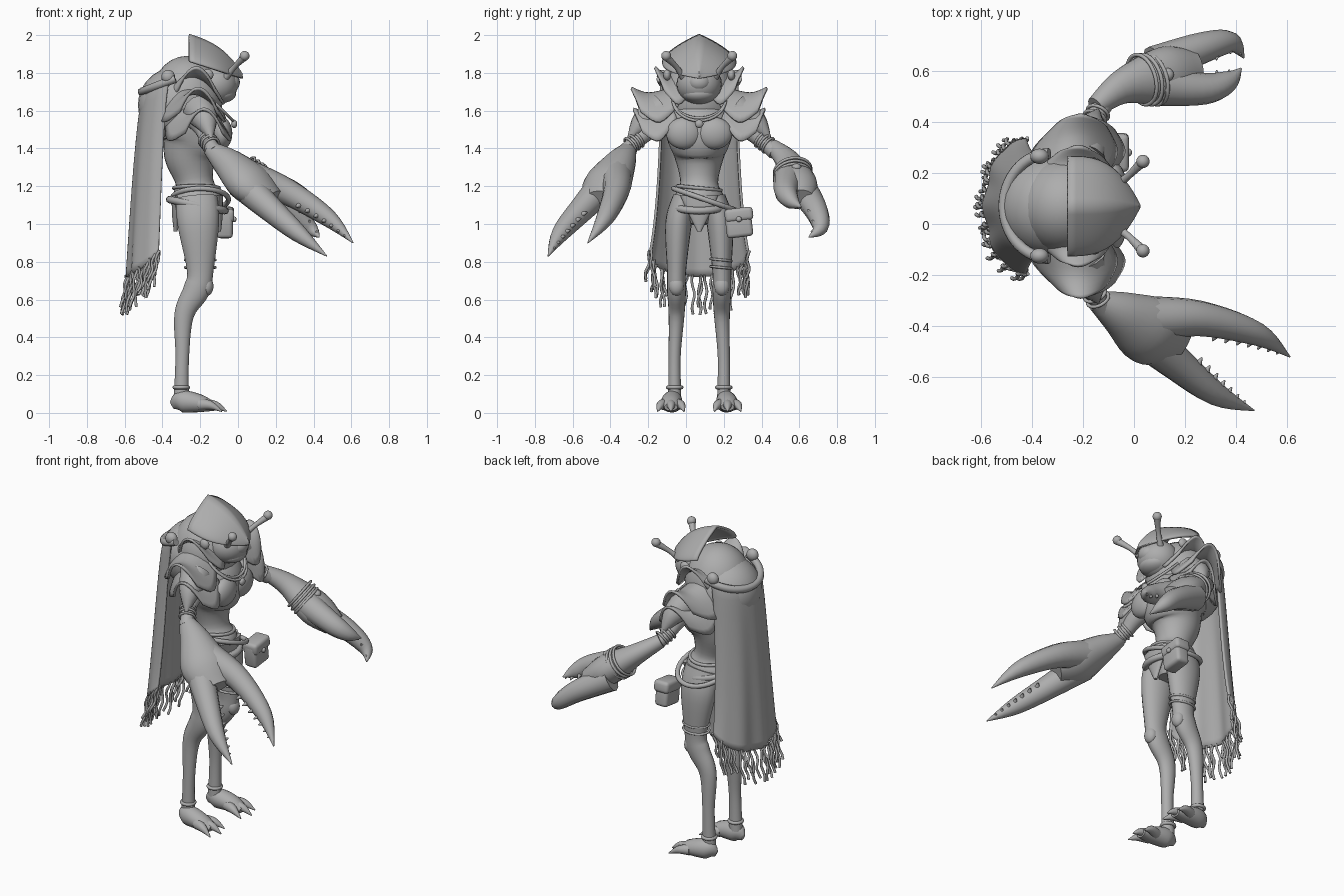
import bpy, bmesh, math, random
from mathutils import Vector, Matrix

random.seed(4)
cube = bpy.data.objects.get("Cube")
if cube:
    bpy.data.objects.remove(cube)

colour = (.42, .42, .42, 1)
grey = bpy.data.materials.new("clay_grey")
grey.use_nodes = True
grey.diffuse_color = colour
grey.node_tree.nodes["Principled BSDF"].inputs["Base Color"].default_value = colour

MID = .07                      # plane of symmetry of the body, which faces +x
SIDES = (("left", 1), ("right", -1))


def place(x, offset, z, s=1):
    """Point at a sideways offset from the body's middle, on side s."""
    return Vector((x, MID + s * offset, z))


def add(name, data):
    ob = bpy.data.objects.new(name, data)
    bpy.context.collection.objects.link(ob)
    data.materials.append(grey)
    return ob


def finish(name, bm, thick=0):
    bmesh.ops.recalc_face_normals(bm, faces=bm.faces)
    me = bpy.data.meshes.new(name)
    bm.to_mesh(me)
    bm.free()
    for p in me.polygons:
        p.use_smooth = True
    me.set_sharp_from_angle(angle=math.radians(50))
    ob = add(name, me)
    if thick:
        mod = ob.modifiers.new("thickness", "SOLIDIFY")
        mod.thickness, mod.offset = thick, 0


def spline(rows, sub=5):
    """Smooth rows of numbers with a Catmull-Rom curve."""
    rows = [Vector(r) for r in rows]
    out = []
    for i in range(len(rows) - 1):
        a, b, c, d = rows[max(i - 1, 0)], rows[i], rows[i + 1], rows[min(i + 2, len(rows) - 1)]
        for k in range(sub):
            t = k / sub
            out.append(b + (c - a) * (t / 2) + (a * 2 - b * 5 + c * 4 - d) * (t * t / 2)
                       + (b * 3 - a - c * 3 + d) * (t ** 3 / 2))
    return out + [rows[-1]]


def skin(bm, grid, closed=False):
    rows = [[bm.verts.new(p) for p in r] for r in grid]
    n = len(rows[0])
    for r, q in zip(rows, rows[1:]):
        for j in range(n if closed else n - 1):
            k = (j + 1) % n
            bm.faces.new((r[j], r[k], q[k], q[j]))
    return rows


def sheet(name, grid):
    bm = bmesh.new()
    skin(bm, grid)
    finish(name, bm, .014)


def loft(name, rows, s=1, side=(0, 1, 0), n=20):
    """Limb of ellipses: rows of x, offset, z, half width along side, half depth."""
    rows = spline(rows)
    pts = [place(*r[:3], s) for r in rows]
    across = Vector((side[0], side[1] * s, side[2]))
    grid = []
    for i, r in enumerate(rows):
        t = (pts[min(i + 1, len(pts) - 1)] - pts[max(i - 1, 0)]).normalized()
        u = (across - t * across.dot(t)).normalized()
        v = t.cross(u)
        grid.append([pts[i] + u * (r[3] * math.cos(math.tau * k / n)) + v * (r[4] * math.sin(math.tau * k / n))
                     for k in range(n)])
    bm = bmesh.new()
    rings = skin(bm, grid, True)
    bm.faces.new(rings[0])
    bm.faces.new(rings[-1])
    finish(name, bm)


def horn(name, pts, radius, s=1, side=(0, 1, 0)):
    """Limb which tapers to a point; returns its smoothed rows."""
    rows = []
    for i, p in enumerate(pts):
        r = radius * (1 - i / (len(pts) - 1)) ** .6 + .003
        rows.append((*p, r, r))
    loft(name, rows, s, side, 12)
    return spline(rows)


def ball(name, loc, size, s=1):
    bm = bmesh.new()
    bmesh.ops.create_uvsphere(bm, u_segments=24, v_segments=14, radius=1,
                              matrix=Matrix.Translation(place(*loc, s)) @ Matrix.Diagonal((*size, 1)))
    finish(name, bm)


def wire(name, paths, radius, cyclic=False):
    cu = bpy.data.curves.new(name, "CURVE")
    cu.dimensions, cu.bevel_depth, cu.bevel_resolution = "3D", radius, 2
    cu.use_fill_caps = True
    for path in paths:
        sp = cu.splines.new("POLY")
        sp.points.add(len(path) - 1)
        for p, co in zip(sp.points, path):
            p.co = (*co, 1)
        sp.use_cyclic_u, sp.use_smooth = cyclic, True
    add(name, cu)


def ring(name, loc, axis, rx, ry, radius, s=1):
    q = Vector((axis[0], axis[1] * s, axis[2])).to_track_quat("Z", "Y")
    angles = [math.tau * k / 32 for k in range(32)]
    wire(name, [[place(*loc, s) + q @ Vector((rx * math.cos(a), ry * math.sin(a), 0)) for a in angles]],
         radius, True)


def plate(name, inner, tip, s):
    """Arched shoulder plate which narrows from the neck out to a raised tip."""
    inner, tip = Vector(inner), Vector(tip)
    middle = inner.lerp(tip, .6) - Vector((0, 0, .03))
    grid = []
    for x, o, z, width, droop in spline([(*inner, .14, .08), (*middle, .165, .15), (*tip, .1, .13)]):
        grid.append([place(x + width * v, o - .4 * droop * v * v, z - droop * v * v, s)
                     for v in [k / 8 for k in range(-8, 9)]])
    sheet(name, grid)


def claw(label, s, side, palm, inner, outer, radius, step):
    """Pincer: palm, two facing fingers and teeth along the biting edges."""
    loft(label + "_claw_palm", palm, s, side)
    fingers = [horn(label + "_claw_finger", pts, radius, s, side) for pts in (inner, outer)]
    for one, two in (fingers, fingers[::-1]):
        for i in range(7, 14, step):
            p, r = Vector(one[i][:3]), one[i][3]
            aim = (Vector(two[i][:3]) - p).normalized()
            horn(label + "_claw_tooth", (p + aim * r * .7, p + aim * r * 1.4), r * .28, s, (1, 0, 0))


# Torso
loft("torso", [(-.28, 0, 1.72, .08, .08), (-.25, 0, 1.57, .18, .17), (-.23, 0, 1.45, .17, .18),
               (-.25, 0, 1.35, .13, .14), (-.23, 0, 1.22, .1, .1), (-.22, 0, 1.13, .13, .14),
               (-.21, 0, 1, .06, .07)], n=28)
ball("back_shell", (-.33, 0, 1.63), (.2, .2, .2))
ball("nape_shell", (-.27, 0, 1.67), (.19, .19, .22))

# Head and peaked hood
ball("face", (-.12, 0, 1.74), (.12, .12, .11))
ball("snout", (-.04, 0, 1.75), (.05, .06, .05))
ball("jaw", (-.09, 0, 1.69), (.08, .09, .05))
hood = []
for i in range(15):
    t = math.sin(i / 14 * math.pi / 2)
    top, low = 2 - .09 * t - .12 * t ** 3, 1.86 - .09 * t
    width = .19 * (1.001 - t ** 3)
    row = []
    for k in range(-10, 11):
        b = k / 10 * math.pi / 2
        fall = .6 * abs(math.sin(b)) + .4 * (1 - math.cos(b))
        row.append(place(-.26 + .28 * t, width * math.sin(b), top + (low - top) * fall))
    hood.append(row)
sheet("hood", hood)

for label, s in SIDES:
    # Eyes, ear knobs and chest
    loft(label + "_eye_stalk", [(-.07, .08, 1.77, .02, .02), (-.02, .12, 1.83, .014, .014),
                                (.03, .17, 1.88, .02, .02)], s)
    ball(label + "_eye", (.035, .175, 1.89), (.026, .026, .026), s)
    ball(label + "_ear_knob", (-.16, .17, 1.79), (.03, .02, .03), s)
    ball(label + "_chest", (-.085, .08, 1.48), (.055, .095, .085), s)

    # Shoulder plates
    plate(label + "_upper_plate", (-.27, .07, 1.79), (-.22, .235, 1.83), s)
    plate(label + "_middle_plate", (-.27, .13, 1.72), (-.21, .36, 1.72), s)
    plate(label + "_lower_plate", (-.24, .15, 1.64), (-.18, .35, 1.61), s)
    horn(label + "_elbow_plate", [(-.2, .2, 1.6), (-.17, .3, 1.54), (-.14, .38, 1.44)], .09, s)

    # Arm with wrapped wrist
    loft(label + "_arm", [(-.24, .12, 1.6, .08, .08), (-.18, .25, 1.51, .055, .055),
                          (-.16, .33, 1.44, .04, .04), (-.12, .4, 1.38, .04, .04)], s)
    for k in range(3):
        ring(label + "_wrist_cord", (-.165 + k * .012, .325 + k * .02, 1.447 - k * .015),
             (.4, .8, -.6), .044, .044, .007, s)

    # Leg and clawed foot
    loft(label + "_leg", [(-.22, .08, 1.14, .06, .11), (-.21, .11, 1, .07, .11), (-.2, .12, .75, .05, .07),
                          (-.22, .12, .65, .05, .07), (-.285, .12, .52, .042, .052), (-.295, .13, .3, .032, .036),
                          (-.3, .13, .08, .035, .04)], s)
    ball(label + "_knee", (-.165, .12, .67), (.035, .04, .05), s)
    ring(label + "_ankle_cuff", (-.3, .13, .135), (0, 0, 1), .037, .037, .01, s)
    loft(label + "_foot", [(-.35, .13, .04, .01, .02), (-.3, .14, .06, .05, .057), (-.2, .15, .05, .055, .047),
                           (-.12, .15, .03, .035, .02)], s)
    for spread in (-1, 0, 1):
        end = -.06 - .025 * abs(spread)
        horn(label + "_toe", [(-.2, .15 + spread * .03, .045), (end - .06, .15 + spread * .055, .04),
                              (end, .15 + spread * .07, .008)], .03, s)

# Claws of unequal size
claw("large", -1, (.6, -1, .3),
     [(-.15, .37, 1.4, .04, .04), (-.05, .42, 1.32, .09, .08), (.07, .49, 1.21, .14, .1), (.18, .54, 1.13, .09, .05)],
     [(.06, .44, 1.25), (.26, .44, 1.17), (.48, .5, 1.03), (.61, .59, .9)],
     [(.02, .49, 1.22), (.16, .61, 1.09), (.32, .735, .95), (.47, .8, .83)], .085, 1)
claw("small", 1, (0, 1, 0),
     [(-.15, .39, 1.41, .04, .04), (-.04, .47, 1.33, .07, .06), (.12, .51, 1.21, .115, .09), (.24, .53, 1.13, .08, .06)],
     [(.1, .47, 1.24), (.28, .46, 1.17), (.37, .49, 1.12), (.42, .54, 1.09)],
     [(.08, .55, 1.18), (.27, .62, 1.07), (.38, .64, .98), (.43, .58, .93)], .075, 3)
for k in range(3):
    ring("small_claw_bracelet", (.03 + k * .022, .495, 1.28 - k * .016), (.75, .2, -.6), .1, .09, .008)
ball("bracelet_bead", (.13, .515, 1.3), (.026, .026, .02))

# Cape with collar roll, clasps and fringe
cape = []
for i in range(25):
    t = i / 24
    row = []
    for k in range(-24, 25):
        v = k / 24
        a = v * math.pi / 2
        depth = (.13 + .03 * t) * (1 + .05 * t * math.cos(9 * a))
        row.append(place(-.35 - .07 * t ** .4 - depth * math.cos(a), (.2 + .06 * t * t) * math.sin(a),
                         1.77 - 1.05 * t + .13 * v * v * t ** 4 - .06 * math.cos(a) * (1 - t) ** 4))
    cape.append(row)
sheet("cape", cape)
strands = []
for p in cape[-1][::2] + cape[-1][::5]:
    length, sway, phase = random.uniform(.13, .22), random.uniform(-.03, .03), random.uniform(0, 6)
    strands.append([p + Vector((-.03 * t + .007 * math.sin(9 * t + phase), sway * t + .007 * math.cos(9 * t + phase),
                                .01 - length * t)) for t in [k / 7 for k in range(8)]])
wire("cape_fringe", strands, .0075)
wire("cape_collar", [[place(-.33 - .18 * math.cos(a), .205 * math.sin(a), 1.77 - .07 * math.cos(a))
                      for a in [k * .12 for k in range(-13, 14)]]], .022)
for label, s in SIDES:
    ball(label + "_cape_clasp", (-.37, .195, 1.78), (.036, .03, .036), s)

# Necklace
for size in (.14, .16):
    ring("necklace", (-.14, 0, 1.66), (1, 0, 1), .14, size, .008)
ball("pendant", (-.02, 0, 1.53), (.016, .022, .022))

# Belts, hip sash and loincloth
ring("upper_belt", (-.22, 0, 1.19), (0, .1, 1), .12, .115, .01)
ring("slanted_belt", (-.2, .03, 1.13), (0, .35, 1), .15, .175, .014)
ring("hip_sash", (-.215, 0, 1.1), (.2, 0, 1), .14, .15, .02)
for label, x in (("front", -.1), ("back", -.33)):
    loft(label + "_loincloth", [(x, 0, 1.15, .1, .02), (x, 0, 1.06, .06, .02), (x, 0, .96, .01, .01)])

# Hip pouch with flap and button
for name, z, size in (("pouch", 1, (.085, .14, .14)), ("pouch_flap", 1.05, (.1, .15, .07))):
    bm = bmesh.new()
    bmesh.ops.create_cube(bm, size=1, matrix=Matrix.Translation(place(-.07, .21, z))
                          @ Matrix.Rotation(.12, 4, "X") @ Matrix.Diagonal((*size, 1)))
    bmesh.ops.bevel(bm, geom=bm.edges[:], offset=.02, segments=3, affect="EDGES", profile=.5)
    finish(name, bm)
ball("pouch_button", (-.02, .21, 1.025), (.012, .015, .015))

# Thigh straps
for z in (.77, .81):
    ring("thigh_strap", (-.2, .115, z), (0, .1, 1), .08, .056, .007)
